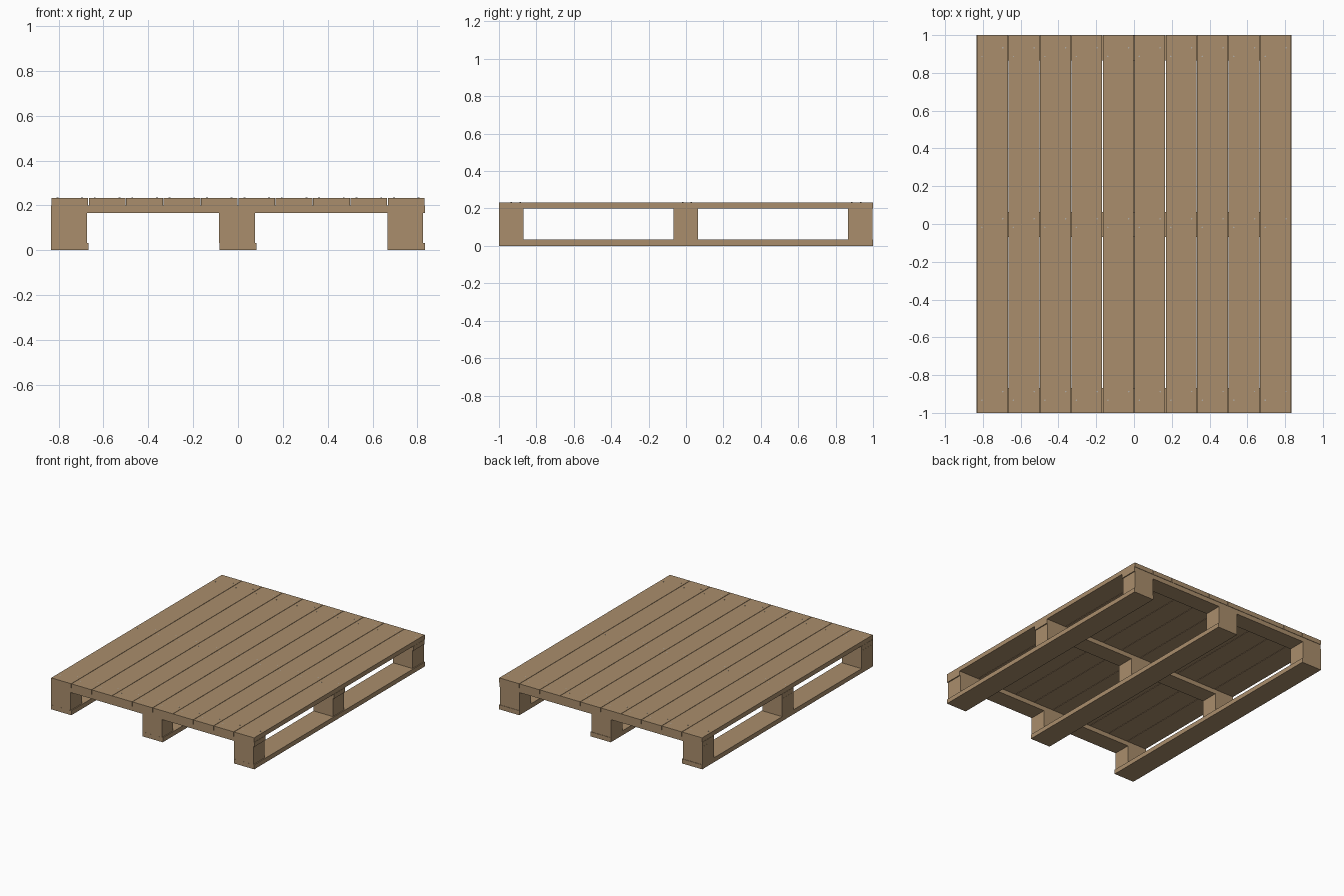
import bpy, bmesh
from mathutils import Matrix

if "Cube" in bpy.data.objects:
    bpy.data.objects.remove(bpy.data.objects["Cube"])

wood = bpy.data.materials.new("wood")
wood.diffuse_color = (0.40, 0.27, 0.15, 1)
wood.use_nodes = True
wood.node_tree.nodes["Principled BSDF"].inputs["Base Color"].default_value = wood.diffuse_color
steel = bpy.data.materials.new("steel")
steel.diffuse_color = (0.45, 0.42, 0.38, 1)
steel.use_nodes = True
steel.node_tree.nodes["Principled BSDF"].inputs["Base Color"].default_value = steel.diffuse_color

T = 0.0333       # board thickness
W = 1.6667       # pallet width
B = W / 10       # board pitch


def finish(name, bm, mat):
    me = bpy.data.meshes.new(name)
    bm.to_mesh(me)
    bm.free()
    me.materials.append(mat)
    ob = bpy.data.objects.new(name, me)
    bpy.context.collection.objects.link(ob)


def box(name, x, y, z, sx, sy, sz):
    bm = bmesh.new()
    m = Matrix.Translation((x, y, z + sz / 2)) @ Matrix.Diagonal((sx, sy, sz, 1))
    bmesh.ops.create_cube(bm, size=1, matrix=m)
    finish(name, bm, wood)


rows = (-0.9335, -0.002, 0.931)
cols = (-0.75, 0.0, 0.75)

# Bottom runners with the spacer blocks standing on them
for i, x in enumerate(cols):
    box(f"bottom_runner_{i}", x, 0, 0, B, 2, T)
    for j, y in enumerate(rows):
        box(f"spacer_block_{i}_{j}", x - 0.004, y, T, 0.16, 0.132, 4 * T)

# Cross boards over the blocks
for j, y in enumerate(rows):
    box(f"cross_board_{j}", 0, y, 5 * T, W, 0.132, T)

# Closely spaced deck boards
deck_x = [-W / 2 + B * (i + 0.5) for i in range(10)]
for i, x in enumerate(deck_x):
    box(f"deck_board_{i}", x, 0, 6 * T, B - 0.003, 2, T)

# Small nail heads in staggered pairs at every crossing
bm = bmesh.new()
for x in deck_x:
    for y in (-0.91, 0.005, 0.91):
        for s in (-1, 1):
            bmesh.ops.create_cone(bm, cap_ends=True, segments=8, radius1=0.004,
                                  radius2=0.004, depth=0.002,
                                  matrix=Matrix.Translation((x + s * 0.055, y + s * 0.023, 7 * T)))
finish("nail_heads", bm, steel)
